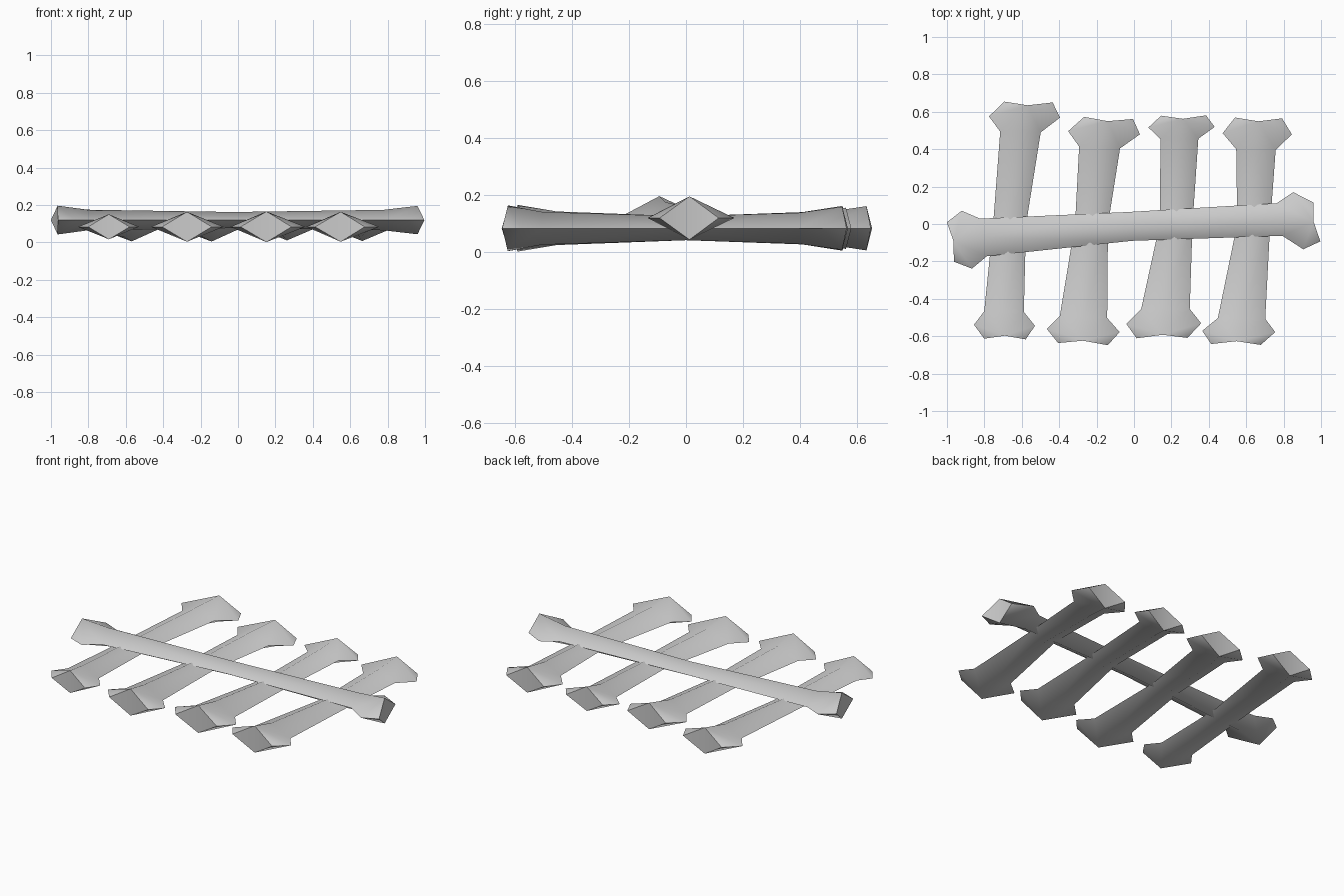
import bpy, bmesh, math
from mathutils import Vector

if "Cube" in bpy.data.objects:
    bpy.data.objects.remove(bpy.data.objects["Cube"])


def bone(name, start, mid, end, angle, z, tall, mid_size):
    """Diamond-section shaft with a two-knobbed flare at each end.
    start / end = (tip centre, neck centre, knob half-width)."""
    bm = bmesh.new()
    side = Vector((math.cos(math.radians(angle)), math.sin(math.radians(angle)), 0))
    up = Vector((0, 0, 1))

    def pair(c, direction, r):
        return [bm.verts.new(c + direction * r), bm.verts.new(c - direction * r)]

    def skin(a, b):
        # four faces between two diamond rings
        for s in (0, 1):
            for t in (0, 1):
                bm.faces.new((a[0][s], a[1][t], b[1][t], b[0][s]))

    mc = Vector((*mid, z))
    middle = (pair(mc, side, mid_size[0]), pair(mc, up, mid_size[1]))
    for (tip, neck, w), neck_ratio in ((start, 0.65), (end, 0.57)):
        tc, nc = Vector((*tip, z)), Vector((*neck, z))
        inward = (nc - tc).normalized()
        # shaft half
        neck_ring = (pair(nc, side, w * neck_ratio), pair(nc, up, w * tall * 0.72))
        skin(middle, neck_ring)
        # knobs with a notch between them
        knobs = pair(tc.lerp(nc, 0.5), side, w)
        corners = pair(tc, side, w * 0.68)
        notch = pair(tc + inward * 0.018, up, w * tall)
        skin(neck_ring, (knobs, notch))
        for s in (0, 1):
            for t in (0, 1):
                bm.faces.new((knobs[s], notch[t], corners[s]))
            bm.faces.new((corners[s], notch[0], notch[1]))
    bmesh.ops.recalc_face_normals(bm, faces=bm.faces)
    mesh = bpy.data.meshes.new(name)
    bm.to_mesh(mesh)
    bm.free()
    ob = bpy.data.objects.new(name, mesh)
    bpy.context.collection.objects.link(ob)
    bpy.ops.object.select_all(action='DESELECT')
    ob.select_set(True)
    bpy.context.view_layer.objects.active = ob
    bpy.ops.object.shade_smooth_by_angle(angle=math.radians(65))


# four bones lying side by side: front end, middle x, back end, tilt
cross_bones = [
    (((-.69, -.615), (-.695, -.468), .163), -.665, ((-.564, .652), (-.607, .492), .19), -1),
    (((-.273, -.642), (-.27, -.497), .195), -.227, ((-.136, .567), (-.184, .409), .192), -2.5),
    (((.15, -.61), (.168, -.455), .2), .225, ((.265, .58), (.243, .455), .177), .5),
    (((.545, -.644), (.575, -.505), .195), .64, ((.666, .567), (.652, .398), .185), -1),
]
for i, (front, mx, back, tilt) in enumerate(cross_bones):
    bone(f"lower_bone_{i + 1}", front, (mx, 0), back, tilt, .083, .41, (.088, .042))

# long bone laid across the top
bone("long_top_bone", ((-.982, -.096), (-.805, -.072), .157), (-.024, -.013),
     ((.978, .011), (.778, .024), .155), 100, .119, .49, (.078, .043))
